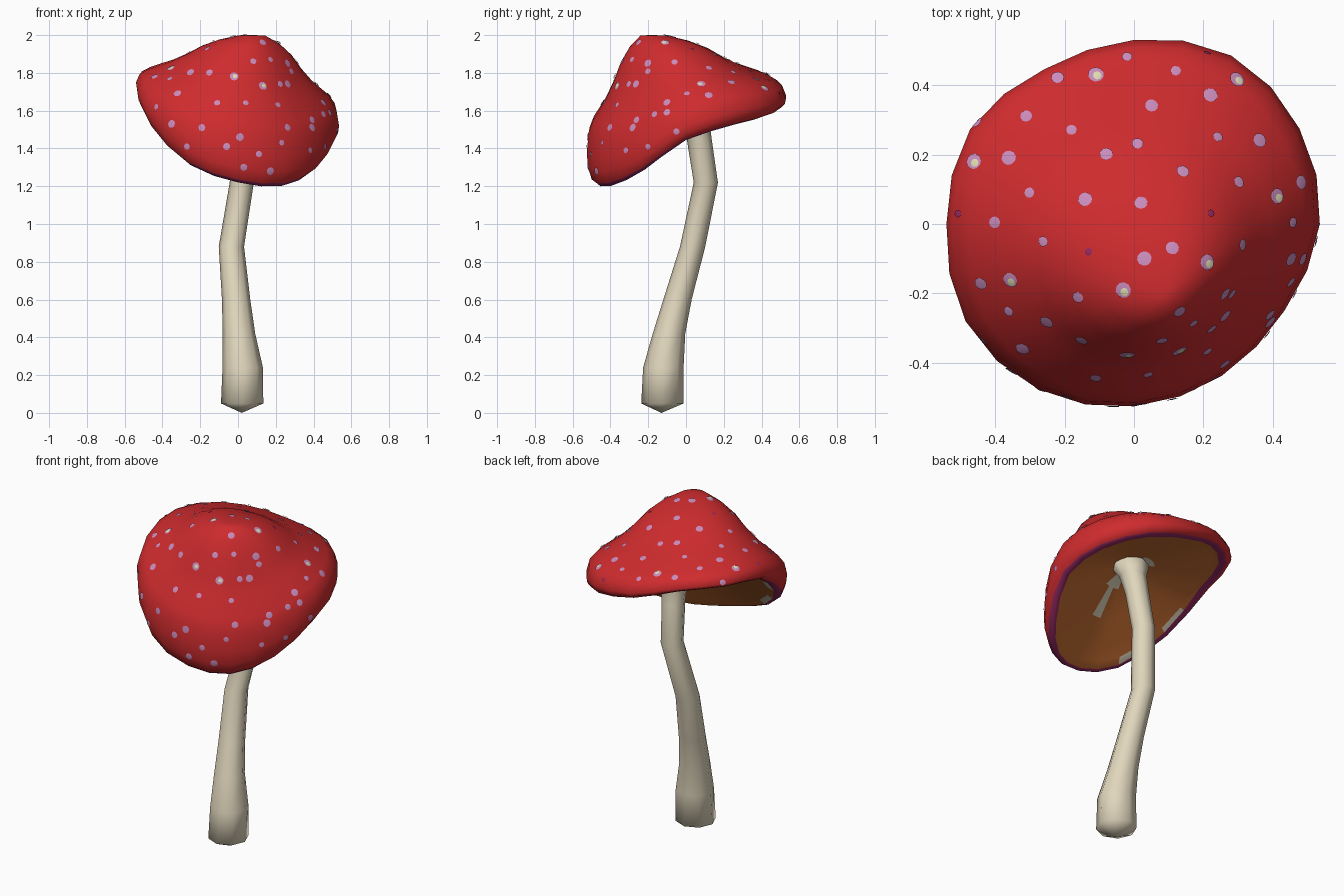
import bpy, bmesh, math
from mathutils import Vector
from mathutils.bvhtree import BVHTree

if "Cube" in bpy.data.objects:
    bpy.data.objects.remove(bpy.data.objects["Cube"])


def mat(name, srgb):
    m = bpy.data.materials.new(name)
    m.diffuse_color = [((c + 0.055) / 1.055) ** 2.4 for c in srgb] + [1]
    m.use_nodes = True
    m.node_tree.nodes["Principled BSDF"].inputs["Base Color"].default_value = m.diffuse_color
    return m


red = mat("cap red", (0.81, 0.17, 0.18))
purple = mat("rim purple", (0.58, 0.16, 0.38))
brown = mat("gill brown", (0.76, 0.42, 0.19))
cream = mat("stem cream", (0.88, 0.84, 0.74))
lilac = mat("spot lilac", (0.79, 0.55, 0.74))
pale = mat("spot cream", (0.88, 0.87, 0.70))


def add_object(name, bm, mats):
    bmesh.ops.recalc_face_normals(bm, faces=bm.faces)
    for f in bm.faces:
        f.smooth = True
    me = bpy.data.meshes.new(name)
    bm.to_mesh(me)
    for m in mats:
        me.materials.append(m)
    ob = bpy.data.objects.new(name, me)
    bpy.context.collection.objects.link(ob)
    return ob


def loft(bm, start, rings, end):
    """Skin rings of points, closed by a pole at each end; returns faces per band."""
    vs = [[bm.verts.new(p) for p in r] for r in rings]
    a, b = bm.verts.new(start), bm.verts.new(end)
    n = len(vs[0])
    bands = [[bm.faces.new((a, vs[0][i], vs[0][(i + 1) % n])) for i in range(n)]]
    for r, q in zip(vs, vs[1:]):
        bands.append([bm.faces.new((r[i], q[i], q[(i + 1) % n], r[(i + 1) % n])) for i in range(n)])
    bands.append([bm.faces.new((b, vs[-1][(i + 1) % n], vs[-1][i])) for i in range(n)])
    return bands


# Wavy, tilted rim: radius and height every 30 degrees, from +x counter-clockwise
RAD = [.535, .55, .56, .53, .515, .545, .54, .56, .55, .525, .505, .50]
HGT = [1.52, 1.60, 1.64, 1.68, 1.745, 1.77, 1.75, 1.62, 1.46, 1.38, 1.35, 1.40]
N = 24


def wave(t, i):
    k = i // 2
    if i % 2 == 0:
        return t[k % 12]
    return (9 * (t[k] + t[(k + 1) % 12]) - t[k - 1] - t[(k + 2) % 12]) / 16


rim, drop = [], []
for i in range(N):
    a = math.tau * i / N
    r = wave(RAD, i)
    rim.append(Vector((r * math.cos(a), r * math.sin(a), wave(HGT, i))))
    drop.append(.075 + .085 * max(0, -math.sin(a)) - .045 * max(0, math.cos(a - 2.25)))

# Cap: bell from the apex to the rim, rolled lip, shallow gill hollow
apex = Vector((.085, -.20, 2.0))
roof = Vector((.05, 0, 1.66))
bell = [(.13, .005), (.3, .10), (.45, .24), (.57, .41), (.7, .56), (.9, .73), (.97, .83), (1, 1)]
lip = [(.99, .5), (.95, .9), (.91, 1.0), (.87, .95)]
rings = []
for s, d in bell:
    rings.append([Vector((apex.x + (p.x - apex.x) * s, apex.y + (p.y - apex.y) * s,
                          apex.z + (p.z - apex.z) * d)) for p in rim])
for s, d in lip:
    rings.append([Vector((p.x * s, p.y * s, p.z - d * o)) for p, o in zip(rim, drop)])
edge = rings[-1]
for s, d in [(.06, .09), (.2, .26), (.42, .52), (.7, .82)]:
    rings.append([Vector((p.x + (roof.x - p.x) * s, p.y + (roof.y - p.y) * s,
                          p.z + (roof.z - p.z) * d)) for p in edge])
bm = bmesh.new()
bands = loft(bm, apex, rings, roof)
lip_end = len(bell) + len(lip)
scraps = {lip_end: (13, 15), len(bands) - 1: (6, 7, 8, 9, 17, 18, 19), len(bands) - 2: (18,)}
for k, band in enumerate(bands):
    for i, f in enumerate(band):
        if lip_end - 2 <= k < lip_end:
            f.material_index = 1
        elif k >= lip_end:
            # pale scraps beside the rim and round the stem
            f.material_index = 3 if i in scraps.get(k, ()) else 2
bm.normal_update()
tree = BVHTree.FromBMesh(bm)
add_object("cap", bm, [red, purple, brown, cream])

# Stem: bent eight-sided stalk flaring into the gills
path = [(.022, -.125, .05, .112), (.025, -.12, .24, .107), (.005, -.09, .42, .086),
        (-.01, -.045, .6, .075), (-.035, .035, .88, .067), (.02, .105, 1.22, .064),
        (.035, .07, 1.45, .066), (.045, .045, 1.57, .075), (.05, .02, 1.65, .11)]
bm = bmesh.new()
loft(bm, (.02, -.13, 0),
     [[(x + r * math.cos(math.tau * i / 8), y + r * math.sin(math.tau * i / 8), z) for i in range(8)]
      for x, y, z, r in path], (.05, .01, 1.70))
add_object("stem", bm, [cream])


# Spots: thin discs laid on the cap where a ray from outside meets it
def spot(bm, origin, ray, r, lift, index):
    p, n, _, _ = tree.ray_cast(Vector(origin), Vector(ray))
    if p is None:
        return
    u = n.orthogonal().normalized()
    v = n.cross(u)
    ring = []
    for i in range(10):
        a = math.tau * i / 10
        hit, hn, _, _ = tree.find_nearest(p + u * r * math.cos(a) + v * r * math.sin(a))
        ring.append(bm.verts.new(hit + hn * lift))
    c = bm.verts.new(p + n * (lift + .002))
    for i in range(10):
        bm.faces.new((c, ring[i], ring[(i + 1) % 10])).material_index = index


DOWN, BACK, LEFT = (0, 0, -1), (0, 1, 0), (-1, 0, 0)
from_top = [(.12, .44), (.22, .37), (.05, .34), (-.31, .31), (-.18, .27), (-.36, .19), (-.08, .20),
            (.01, .23), (.24, .25), (.36, .24), (.14, .15), (.30, .12), (-.30, .09), (-.14, .07),
            (.02, .06), (-.40, .005), (-.26, -.05), (.03, -.10), (.11, -.07), (.31, -.06),
            (.455, .005), (.45, -.10), (-.44, -.17), (-.16, -.21), (-.36, -.25), (-.25, -.28),
            (.13, -.25), (.28, -.20), (-.02, .48), (.48, .12), (-.22, .42), (-.45, .29)]
from_front = [(-.43, 1.62), (-.35, 1.53), (-.19, 1.51), (-.11, 1.64), (.04, 1.64), (.01, 1.46),
              (-.06, 1.41), (.11, 1.37), (.23, 1.43), (.39, 1.51), (.26, 1.51), (.45, 1.58),
              (.38, 1.39), (.17, 1.28), (.03, 1.30), (-.27, 1.41), (.21, 1.63), (-.32, 1.69),
              (-.15, 1.80), (.08, 1.86), (.17, 1.87), (.26, 1.74)]
from_right = [(-.10, 1.59), (-.05, 1.49), (-.20, 1.41), (-.20, 1.85), (-.26, 1.55), (-.30, 1.74)]
large = [(-.11, .43), (.295, .415), (-.46, .18), (.41, .08), (.21, -.11), (-.03, -.19), (-.355, -.16)]
sunken = [(-.13, -.08), (.22, .03), (-.505, .03), (.21, .49)]

rays = [((x, y, 3), DOWN) for x, y in from_top]
rays += [((x, -3, z), BACK) for x, z in from_front]
rays += [((3, y, z), LEFT) for y, z in from_right]
bm = bmesh.new()
for i, (o, d) in enumerate(rays):
    spot(bm, o, d, .015 + .002 * (i * 7 % 4), .004, 0)
two_tone = [((x, y, 3), DOWN) for x, y in large] + [((-.02, -3, 1.78), BACK), ((.13, -3, 1.73), BACK)]
for o, d in two_tone:
    spot(bm, o, d, .023, .004, 0)
    spot(bm, (o[0] + .004, o[1] - .005, o[2]), d, .012, .007, 1)
for x, y in sunken:
    spot(bm, (x, y, 3), DOWN, .011, .004, 2)
add_object("spots", bm, [lilac, pale, purple])
